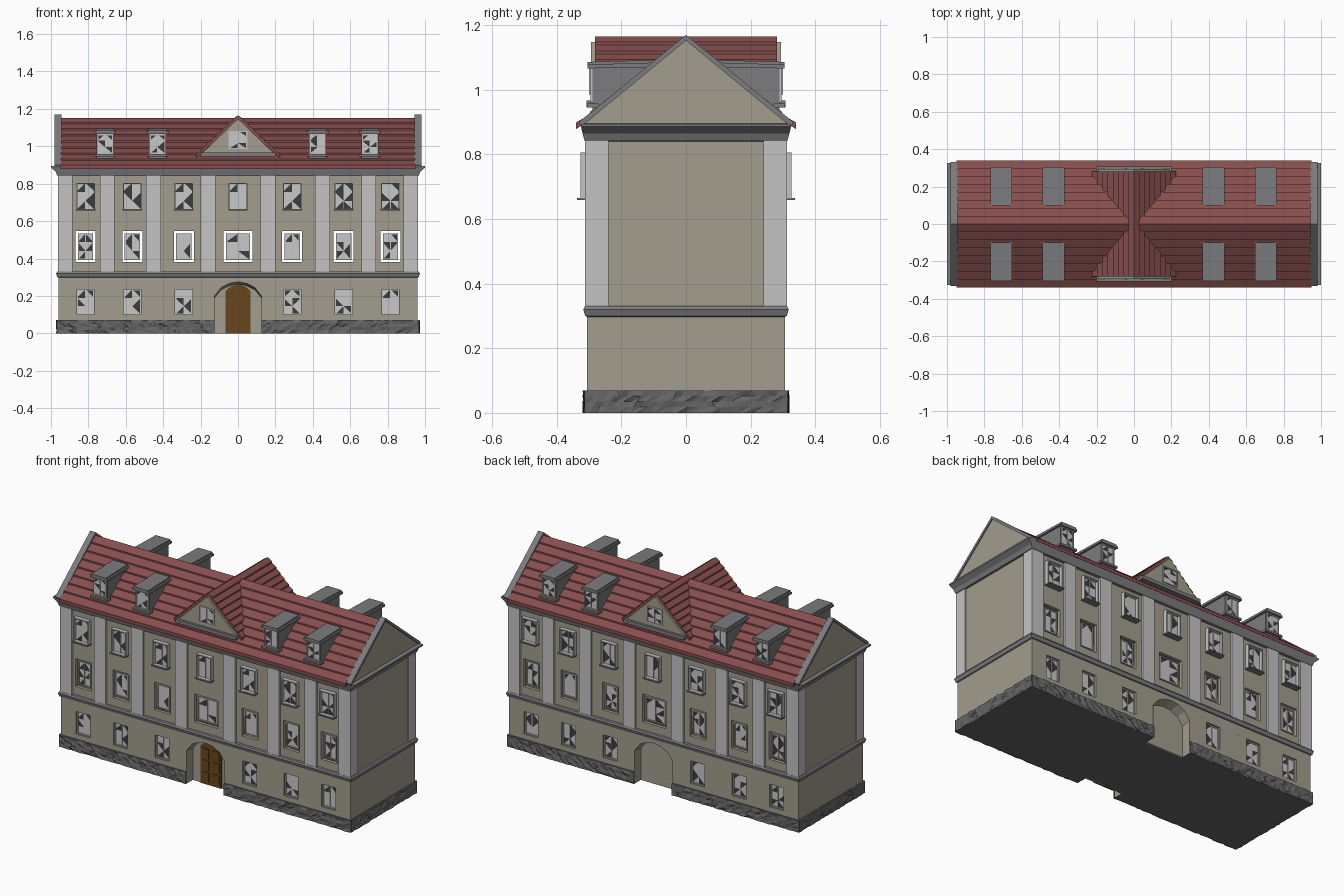
import bpy, bmesh, random
from mathutils import Vector

random.seed(4)
if "Cube" in bpy.data.objects:
    bpy.data.objects.remove(bpy.data.objects["Cube"])


def material(name, r, g, b):
    m = bpy.data.materials.new(name)
    m.use_nodes = True
    m.diffuse_color = (r, g, b, 1)
    m.node_tree.nodes["Principled BSDF"].inputs["Base Color"].default_value = (r, g, b, 1)
    return m


BEIGE = material("beige_plaster", .36, .34, .27)
PALE = material("pale_grey", .55, .55, .55)
TRIM = material("grey_trim", .20, .20, .21)
STONE = material("dark_stone", .13, .13, .13)
RED = material("red_tile", .24, .075, .075)
WOOD = material("brown_wood", .14, .06, .012)
LIGHT = material("light_glass", .58, .58, .58)
DARK = material("dark_glass", .045, .045, .045)


class Part:
    """Collects simple solids and faces into one object."""

    def __init__(self, name, *mats):
        self.name, self.mats, self.bm = name, mats, bmesh.new()

    def face(self, pts, out, mat=0):
        f = self.bm.faces.new([self.bm.verts.new(p) for p in pts])
        f.normal_update()
        if f.normal.dot(Vector(out)) < 0:
            f.normal_flip()
        f.material_index = mat

    def prism(self, pts, axis, a, b):
        def at(p, d):
            return (d, p[0], p[1]) if axis == "x" else (p[0], d, p[1])
        lo, hi = ([self.bm.verts.new(at(p, d)) for p in pts] for d in (a, b))
        n = len(pts)
        fs = [self.bm.faces.new(lo), self.bm.faces.new(hi)]
        fs += [self.bm.faces.new((lo[i], lo[(i + 1) % n], hi[(i + 1) % n], hi[i])) for i in range(n)]
        bmesh.ops.recalc_face_normals(self.bm, faces=fs)

    def box(self, x0, x1, y0, y1, z0, z1):
        self.prism([(x0, z0), (x1, z0), (x1, z1), (x0, z1)], "y", y0, y1)

    def rings(self, rings):
        for (ax, ay, az), (bx, by, bz) in zip(rings, rings[1:]):
            for s in (-1, 1):
                self.face([(-ax, s * ay, az), (ax, s * ay, az), (bx, s * by, bz), (-bx, s * by, bz)], (0, s, .3))
                self.face([(s * ax, -ay, az), (s * ax, ay, az), (s * bx, by, bz), (s * bx, -by, bz)], (s, 0, .3))

    def done(self):
        me = bpy.data.meshes.new(self.name)
        self.bm.to_mesh(me)
        self.bm.free()
        for m in self.mats:
            me.materials.append(m)
        bpy.context.collection.objects.link(bpy.data.objects.new(self.name, me))


def window(name, s, x, z0, z1, w, y, frame=.0, bar=.006):
    """Glass of alternating triangles with slim bars; frame is the depth of a raised surround."""
    p = Part(name, PALE, LIGHT, DARK)
    h = w / 2
    for i in range(2):
        for j in range(3):
            xa, xb = x - h + i * h, x - h + (i + 1) * h
            za, zb = z0 + (z1 - z0) * j / 3, z0 + (z1 - z0) * (j + 1) / 3
            c = [(xa, s * y, za), (xb, s * y, za), (xb, s * y, zb), (xa, s * y, zb)]
            if (i + j) % 2:
                c = c[1:] + c[:1]
            k = random.choice((1, 2))
            p.face(c[:3], (0, s, 0), k)
            p.face([c[0], c[2], c[3]], (0, s, 0), random.choice((1, 1, 3 - k)))
    ya, yb = s * (y - .004), s * (y + .004 + frame)
    for a in (x - h, x + h - bar):
        p.box(a, a + bar, ya, yb, z0, z1)
    for a in (z0, z1 - bar):
        p.box(x - h, x + h, ya, yb, a, a + bar)
    p.box(x - .002, x + .002, ya, s * (y + .003), z0, z1)
    p.done()


def tiled_roof(part, run, eave, ridge, rows, axis, half):
    """Gable roof whose outer profile steps once per tile row."""
    side = []
    for i in range(rows):
        for t, lift in ((i / rows, .009), ((i + 1) / rows, 0)):
            side.append((run * (1 - t), eave + (ridge - eave) * t + lift))
    outer = side + [(-a, b) for a, b in reversed(side[:-1])]
    inner = [(-run, eave - .012), (0, ridge - .03), (run, eave - .012)]
    part.prism(outer + inner, axis, -half, half)


WX = (-.815, -.565, -.29, 0, .29, .565, .815)
PILASTERS = [(.885, .963), (.66, .737), (.412, .492), (.12, .2)]
ARCH = [(-.125, 0), (-.125, .2), (-.09, .245), (-.045, .268), (0, .275),
        (.045, .268), (.09, .245), (.125, .2), (.125, 0)]
INNER = [(x, z * .95) for x, z in ARCH]


def storey(part, s, x0, x1, z0, z1, h0, h1, y, width):
    """Wall strip with one opening for every window inside it."""
    ya, yb = s * (y - .02), s * y
    part.box(x0, x1, ya, yb, z0, h0)
    part.box(x0, x1, ya, yb, h1, z1)
    a = x0
    for x in [w for w in WX if x0 < w < x1]:
        part.box(a, x - width(x) / 2, ya, yb, h0, h1)
        a = x + width(x) / 2
    part.box(a, x1, ya, yb, h0, h1)


# Walls, pilasters and windows of both long sides
for s, side in ((-1, "front"), (1, "back")):
    wall = Part(side + "_wall", BEIGE)
    mid = lambda x: .155 if x == 0 else .107
    low = lambda x: .092
    for x0, x1 in ((-.96, -.19), (.19, .96)):
        storey(wall, s, x0, x1, .06, .31, .1, .235, .306, low)
    storey(wall, s, -.955, .955, .31, .61, .38, .547, .3, mid)
    wall.box(-.955, .955, s * .28, s * .3, .61, .86)
    wall.prism([(-.19, .06), (-.125, .06)] + ARCH[1:-1] + [(.125, .06), (.19, .06), (.19, .31), (-.19, .31)],
               "y", s * .302, s * .306)
    # Arched entrance recess
    for i in range(len(ARCH) - 1):
        q = [(ARCH[i][0], s * .307, ARCH[i][1]), (ARCH[i + 1][0], s * .307, ARCH[i + 1][1]),
             (INNER[i + 1][0], s * .25, INNER[i + 1][1]), (INNER[i][0], s * .25, INNER[i][1])]
        mx, mz = sum(p[0] for p in q) / 4, sum(p[2] for p in q) / 4
        wall.face(q, (-mx, 0, .1 - mz))
    wall.prism(INNER, "y", s * .24, s * .25)
    wall.done()

    pil = Part(side + "_pilasters", PALE)
    for a, b in PILASTERS:
        for m in (-1, 1):
            pil.box(m * a, m * b, s * .29, s * .312, .32, .85)
    pil.done()

    sills = Part(side + "_sills", TRIM)
    for i, x in enumerate(WX):
        tag = f"{side}_window_{i + 1}"
        if x:
            window(tag + "_ground", s, x, .1, .235, .092, .292)
        window(tag + "_middle", s, x, .393, .534, mid(x) - .026, .288)
        window(tag + "_upper", s, x, .66, .805, .1, .306, .016)
        sills.box(x - .052, x + .052, s * .3, s * .337, .658, .665)
    sills.done()

    # Pediment
    ped = Part(side + "_pediment", BEIGE)
    ped.prism([(-.2, .955), (.2, .955), (0, 1.148)], "y", s * .26, s * .294)
    ped.done()
    base = Part(side + "_pediment_moulding", TRIM)
    base.box(-.2, .2, s * .26, s * .308, .945, .966)
    base.done()
    window(side + "_pediment_window", s, 0, .985, 1.083, .1, .296)

    # Dormers
    for i, x in enumerate((-.71, -.43, .425, .705)):
        d = Part(f"{side}_dormer_{i + 1}", TRIM)
        d.prism([(s * .29, .93), (s * .29, 1.076), (s * .11, 1.08), (s * .2, .96)], "x", x - .046, x + .046)
        for m, top in ((.058, 1.082), (.048, 1.09)):
            d.prism([(s * .305, 1.066), (s * .305, top - .004), (s * .1, top + .002), (s * .1, 1.07)],
                    "x", x - m, x + m)
        d.box(x - .056, x + .056, s * .27, s * .305, .945, .957)
        d.done()
        window(f"{side}_dormer_window_{i + 1}", s, x, .96, 1.065, .084, .292)

# End walls, corner pilasters and gables
for s, side in ((-1, "right"), (1, "left")):
    end = Part(side + "_end_wall", BEIGE)
    end.box(s * .935, s * .96, -.306, .306, .06, .31)
    end.box(s * .935, s * .955, -.3, .3, .31, .86)
    end.prism([(-.322, .888), (.322, .888), (0, 1.158)], "x", s * .945, s * .974)
    end.done()
    pil = Part(side + "_corner_pilasters", PALE)
    for m in (-1, 1):
        pil.box(s * .94, s * .963, m * .24, m * .312, .32, .85)
    pil.done()
    cap = Part(side + "_gable_coping", TRIM)
    cap.prism([(-.325, .885), (0, 1.152), (.325, .885), (.332, .9), (0, 1.17), (-.332, .9)],
              "x", s * .944, s * .98)
    cap.done()

# Mouldings running around the building
band = Part("storey_band", TRIM)
band.rings([(.955, .3, .295), (.966, .312, .3), (.973, .318, .32), (.966, .313, .33), (.95, .298, .332)])
band.done()
cornice = Part("cornice", TRIM)
cornice.rings([(.955, .3, .84), (.966, .314, .842), (.975, .32, .865), (1, .325, .886), (1, .325, .894),
               (.945, .3, .896)])
cornice.done()

# Tiled roofs
roof = Part("main_roof", RED)
tiled_roof(roof, .34, .89, 1.152, 8, "x", .95)
roof.done()
cross = Part("cross_roof", RED)
tiled_roof(cross, .225, .95, 1.165, 8, "y", .282)
cross.done()

# Rough stone plinth
plinth = Part("stone_plinth", STONE)


def stones(start, end, out, n):
    a, b, o = Vector(start), Vector(end), Vector(out)
    grid = []
    for r in range(6):
        row = []
        for c in range(n + 1):
            t = c if c in (0, n) else c + (r % 2) * .5 - .25
            edge = c in (0, n)
            d = -.03 if r == 5 else (.002 if edge else random.uniform(-.003, .006))
            row.append(a.lerp(b, t / n) + o * d + Vector((0, 0, min(r, 4) * .0175)))
        grid.append(row)
    for r in range(5):
        for c in range(n):
            q = [grid[r][c], grid[r][c + 1], grid[r + 1][c + 1], grid[r + 1][c]]
            for tri in (q[:3], [q[0], q[2], q[3]]):
                plinth.face(tri, o + Vector((0, 0, .5)))


for s in (-1, 1):
    for m in (-1, 1):
        stones((m * .125, s * .314, 0), (m * .967, s * .314, 0), (0, s, 0), 40)
    stones((s * .967, -.314, 0), (s * .967, .314, 0), (s, 0, 0), 30)
half = [(-.967, -.314), (-.125, -.314), (-.125, -.25), (.125, -.25), (.125, -.314), (.967, -.314)]
plinth.face([(x, y, 0) for x, y in half + [(-x, -y) for x, y in half]], (0, 0, -1))
plinth.done()

# Arched double door
door = Part("front_door", WOOD)
door.prism([(-.068, 0), (.068, 0), (.068, .225), (.04, .25), (0, .26), (-.04, .25), (-.068, .225)],
           "y", -.24, -.256)
for m in (-1, 1):
    for z in (.02, .09, .16):
        door.box(m * .012, m * .056, -.25, -.261, z, z + .055)
door.done()
